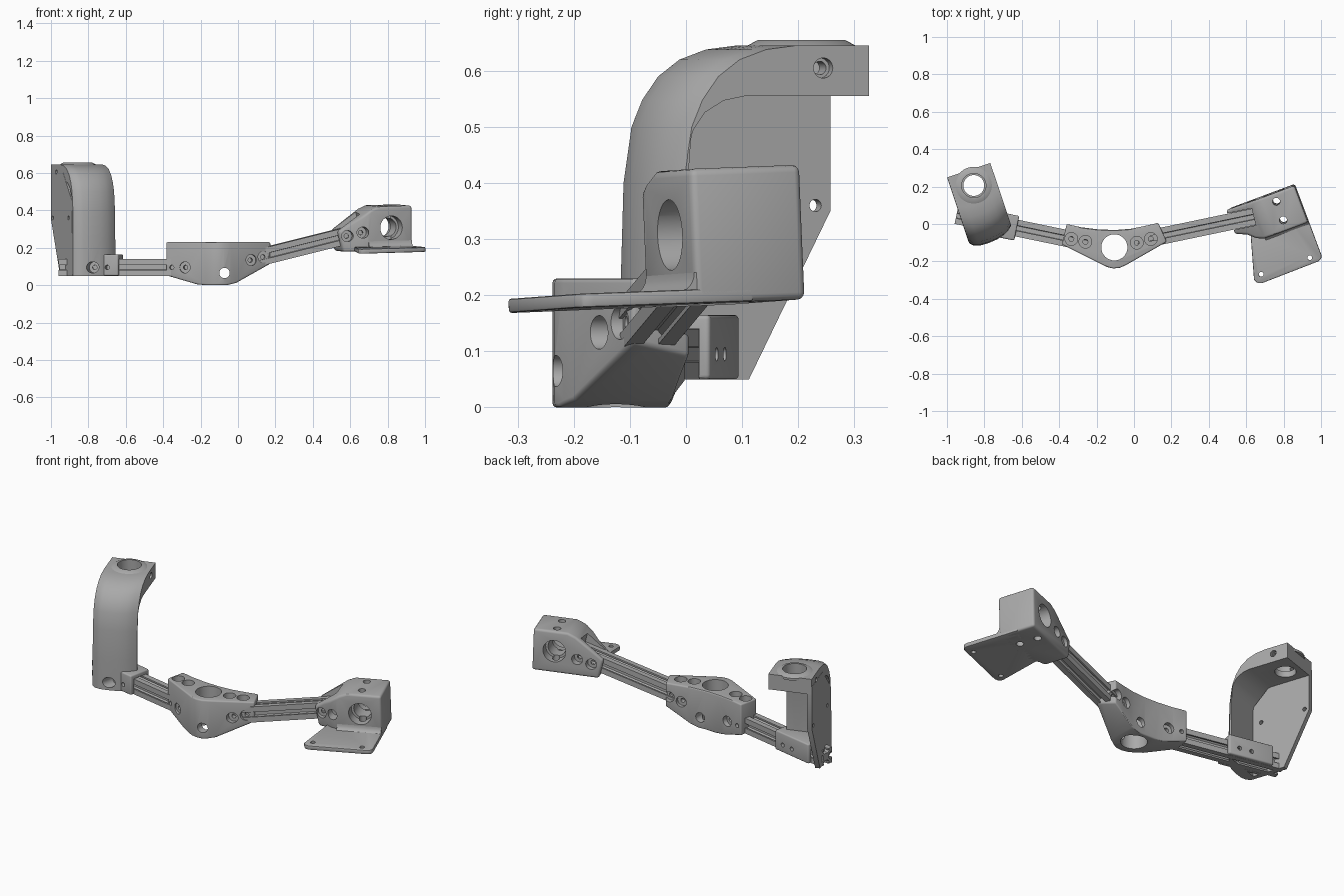
import bpy, math
from math import radians, cos, sin, pi
from mathutils import Vector, Matrix

if "Cube" in bpy.data.objects:
    bpy.data.objects.remove(bpy.data.objects["Cube"], do_unlink=True)

grey = bpy.data.materials.new("machined_grey")
grey.use_nodes = True
grey.diffuse_color = (0.4, 0.4, 0.4, 1)
grey.node_tree.nodes["Principled BSDF"].inputs["Base Color"].default_value = (0.4, 0.4, 0.4, 1)
parts = []


def loft(name, sections, frame=Matrix(), helper=False):
    """Skin matching closed loops and cap both ends."""
    n = len(sections[0])
    verts = [frame @ Vector(p) for s in sections for p in s]
    faces = [tuple(range(n)), tuple(range(len(verts) - n, len(verts)))]
    for k in range(len(sections) - 1):
        for i in range(n):
            j = (i + 1) % n
            faces.append((k * n + i, k * n + j, k * n + n + j, k * n + n + i))
    mesh = bpy.data.meshes.new(name)
    mesh.from_pydata(verts, [], faces)
    import bmesh
    bm = bmesh.new()
    bm.from_mesh(mesh)
    bmesh.ops.recalc_face_normals(bm, faces=bm.faces)
    bm.to_mesh(mesh)
    bm.free()
    mesh.materials.append(grey)
    obj = bpy.data.objects.new(name, mesh)
    bpy.context.collection.objects.link(obj)
    obj.hide_render = helper
    if not helper:
        parts.append(obj)
    return obj


def prism(name, outline, axis, a, b, frame=Matrix(), helper=False):
    """Extrude a 2D outline from a to b along one axis."""
    place = {"x": lambda p, q, r: (r, p, q),
             "y": lambda p, q, r: (p, r, q),
             "z": lambda p, q, r: (p, q, r)}[axis]
    return loft(name, [[place(p, q, r) for p, q in outline] for r in (a, b)], frame, helper)


def rect(x0, x1, y0, y1):
    return [(x0, y0), (x1, y0), (x1, y1), (x0, y1)]


def circle(x, y, r, n=32):
    return [(x + r * cos(2 * pi * i / n), y + r * sin(2 * pi * i / n)) for i in range(n)]


def apply(obj, mod):
    bpy.context.view_layer.objects.active = obj
    bpy.ops.object.modifier_apply(modifier=mod.name)


def combine(objs, cutter, operation="DIFFERENCE"):
    for obj in objs:
        mod = obj.modifiers.new("cut", "BOOLEAN")
        mod.operation, mod.solver, mod.object = operation, "EXACT", cutter
        apply(obj, mod)
    bpy.data.objects.remove(cutter, do_unlink=True)


def bevel(obj, width, segments=3):
    mod = obj.modifiers.new("bevel", "BEVEL")
    mod.width, mod.segments, mod.limit_method = width, segments, "ANGLE"
    mod.angle_limit = radians(35)
    apply(obj, mod)


def drill(objs, axis, p, q, r, a, b, frame=Matrix()):
    combine(objs, prism("drill", circle(p, q, r), axis, a, b, frame, True))


def bolt(objs, frame, x, near=0.05, head=0.03, back=True):
    """Cross hole through a bar clamp, countersunk for the screw head."""
    drill(objs, "y", x, 0, 0.012, -0.2, 0.2, frame)
    if head:
        drill(objs, "y", x, 0, head, -0.25, -near, frame)
        if back:
            drill(objs, "y", x, 0, head, near, 0.25, frame)


def bar_frame(origin, direction):
    turn = Vector(direction).to_track_quat("X", "Z").to_matrix().to_4x4()
    return Matrix.Translation(origin) @ turn


# Slotted bars
LEFT = bar_frame((-0.95, 0.045, 0.095), (1, -0.207, 0))
RIGHT = bar_frame((0.16, -0.062, 0.16), (1, 0.209, 0.25))
half_slot = [(0.045, 0.045), (0.014, 0.045), (0.014, 0.036), (0.026, 0.036), (0.012, 0.021)]
side = half_slot + [(-x, y) for x, y in reversed(half_slot[1:])]
slotted = []
for k in range(4):
    c, s = round(cos(k * pi / 2)), round(sin(k * pi / 2))
    slotted += [(c * x - s * y, s * x + c * y) for x, y in side]
prism("right_hand_bar", slotted, "x", 0, 0.74, LEFT)
prism("left_hand_bar", slotted, "x", -0.14, 0.525, RIGHT)

# Centre hub: plan outline trimmed by a front outline
hub = prism("centre_hub", [(-0.385, -0.11), (-0.36, 0), (-0.28, -0.018), (-0.19, -0.029), (-0.1, -0.032),
                           (-0.02, -0.026), (0.06, -0.01), (0.13, 0.006), (0.175, -0.095), (-0.04, -0.218),
                           (-0.075, -0.234), (-0.11, -0.238), (-0.145, -0.23), (-0.18, -0.212)],
            "z", -0.1, 0.3)
combine([hub], prism("trim", [(-0.5, 0.23), (-0.5, 0.03), (-0.385, 0.053), (-0.22, 0.005), (-0.17, 0),
                              (-0.06, 0), (-0.01, 0.012), (0.155, 0.105), (0.3, 0.19), (0.3, 0.23)],
                     "y", -0.5, 0.5, helper=True), "INTERSECT")
bevel(hub, 0.008)
drill([hub], "z", -0.105, -0.125, 0.07, -0.1, 0.4)
drill([hub], "y", -0.072, 0.065, 0.028, -0.4, 0.2)
for x, y in [(-0.335, -0.08), (-0.26, -0.095), (0.015, -0.1), (0.09, -0.08)]:
    drill([hub], "z", x, y, 0.034, 0.18, 0.4)
    drill([hub], "z", x, y, 0.013, 0.1, 0.4)
bolt([hub], LEFT, 0.694)
bolt([hub], LEFT, 0.618, head=0)
bolt([hub], RIGHT, -0.11)
bolt([hub], RIGHT, -0.037, near=0.038)

# Curved arm: bent wall with rounded long edges
ARM = Matrix.Rotation(radians(18.5), 4, "Z")
outer = [(0.15, 0.05), (0.15, 0.23), (0.155, 0.4), (0.17, 0.5), (0.19, 0.548), (0.22, 0.59),
         (0.26, 0.62), (0.31, 0.638), (0.366, 0.645)]
inner = [(0.553, 0.645), (0.553, 0.555), (0.32, 0.555), (0.28, 0.547), (0.245, 0.526),
         (0.222, 0.493), (0.212, 0.45), (0.212, 0.05)]
stations = [(-0.868, 0.032), (-0.85, 0.012), (-0.82, 0.002), (-0.77, 0), (-0.72, 0.004),
            (-0.68, 0.015), (-0.65, 0.03), (-0.625, 0.05)]
wall = loft("curved_arm", [[(u, v + d, z) for v, z in outer] + [(u, v, z) for v, z in inner]
                           for u, d in stations], ARM)
plate = prism("arm_side_plate", [(0.19, 0.05), (0.40, 0.05), (0.553, 0.35), (0.553, 0.6), (0.35, 0.6), (0.2, 0.45)],
              "x", -0.869, -0.842, ARM)
boss = loft("arm_top_boss", [[(x, y, z) for x, y in circle(-0.747, 0.467, r, 48)]
                             for r, z in [(0.1, 0.63), (0.1, 0.643), (0.078, 0.655)]], ARM)
bracket = prism("arm_bar_clamp", rect(-0.068, 0.066, -0.045, 0.07), "x", 0.07, 0.33, LEFT)
bevel(bracket, 0.008)
combine([bracket], prism("channel", rect(-0.046, 0.046, -0.1, 0.046), "x", -0.1, 0.5, LEFT, True))
drill([wall, boss], "z", -0.747, 0.467, 0.056, 0.4, 0.8, ARM)
drill([wall, boss], "z", -0.747, 0.467, 0.065, 0.59, 0.8, ARM)
drill([wall, plate], "x", 0.467, 0.605, 0.012, -1, -0.5, ARM)
drill([wall], "x", 0.467, 0.605, 0.018, -0.645, -0.5, ARM)
for v in (0.26, 0.525):
    drill([plate], "x", v, 0.36, 0.011, -1, -0.75, ARM)
bolt([wall, bracket], LEFT, 0.199, back=False)
bolt([wall, bracket], LEFT, 0.27, head=0)

# End mount: block with a sloping shoulder
MOUNT = (Matrix.Translation((0.86, 0.215, 0.193)) @ Matrix.Rotation(radians(20.5), 4, "Z")
         @ Matrix.Rotation(radians(2), 4, "X") @ Matrix.Rotation(radians(-1.5), 4, "Y"))
block = prism("end_mount", [(0, 0), (-0.42, 0), (-0.42, -0.125), (-0.33, -0.16), (-0.29, -0.195),
                            (-0.25, -0.21), (0, -0.21)], "z", -0.2, 0.4, MOUNT)
combine([block], prism("trim", [(0.1, 0), (-0.37, 0), (-0.393, 0.11), (-0.235, 0.222), (-0.19, 0.24), (0.1, 0.24)],
                       "y", -0.5, 0.3, MOUNT, True), "INTERSECT")
bevel(block, 0.013)
combine([block], prism("slot", rect(-0.047, 0.047, -0.04, 0.3), "x", 0.2, 0.53, RIGHT, True))
drill([block], "y", -0.12, 0.125, 0.05, -0.5, 0.3, MOUNT)
drill([block], "y", -0.12, 0.125, 0.063, -0.5, -0.15, MOUNT)
drill([block], "y", -0.12, 0.125, 0.063, -0.06, 0.3, MOUNT)

# Mount foot plate with a small fillet against the block
foot = prism("mount_foot_plate", [(0, -0.1), (0, -0.405), (-0.006, -0.422), (-0.025, -0.432), (-0.35, -0.436),
                                  (-0.372, -0.428), (-0.384, -0.405), (-0.31, -0.15)], "z", 0, 0.025, MOUNT)
bevel(foot, 0.005, 2)
arc = [(-0.235 + 0.035 * cos(t * pi / 10) - 0.01, 0.055 - 0.035 * sin(t * pi / 10)) for t in range(6)]
prism("foot_fillet", arc + [(-0.205, 0.015), (-0.205, 0.055)], "x", -0.25, -0.004, MOUNT)
for v in (-0.046, -0.152):
    drill([block, foot], "z", -0.12, v, 0.02, -0.3, 0.5, MOUNT)
for u, v in [(-0.338, -0.39), (-0.063, -0.398)]:
    drill([foot], "z", u, v, 0.013, -0.2, 0.2, MOUNT)
for x in (0.43, 0.51):
    bolt([block], RIGHT, x, near=0.052)

# Smooth rounded surfaces, keep hard edges
bpy.ops.object.select_all(action="DESELECT")
for obj in parts:
    obj.select_set(True)
bpy.context.view_layer.objects.active = parts[0]
bpy.ops.object.shade_smooth_by_angle(angle=radians(30))
